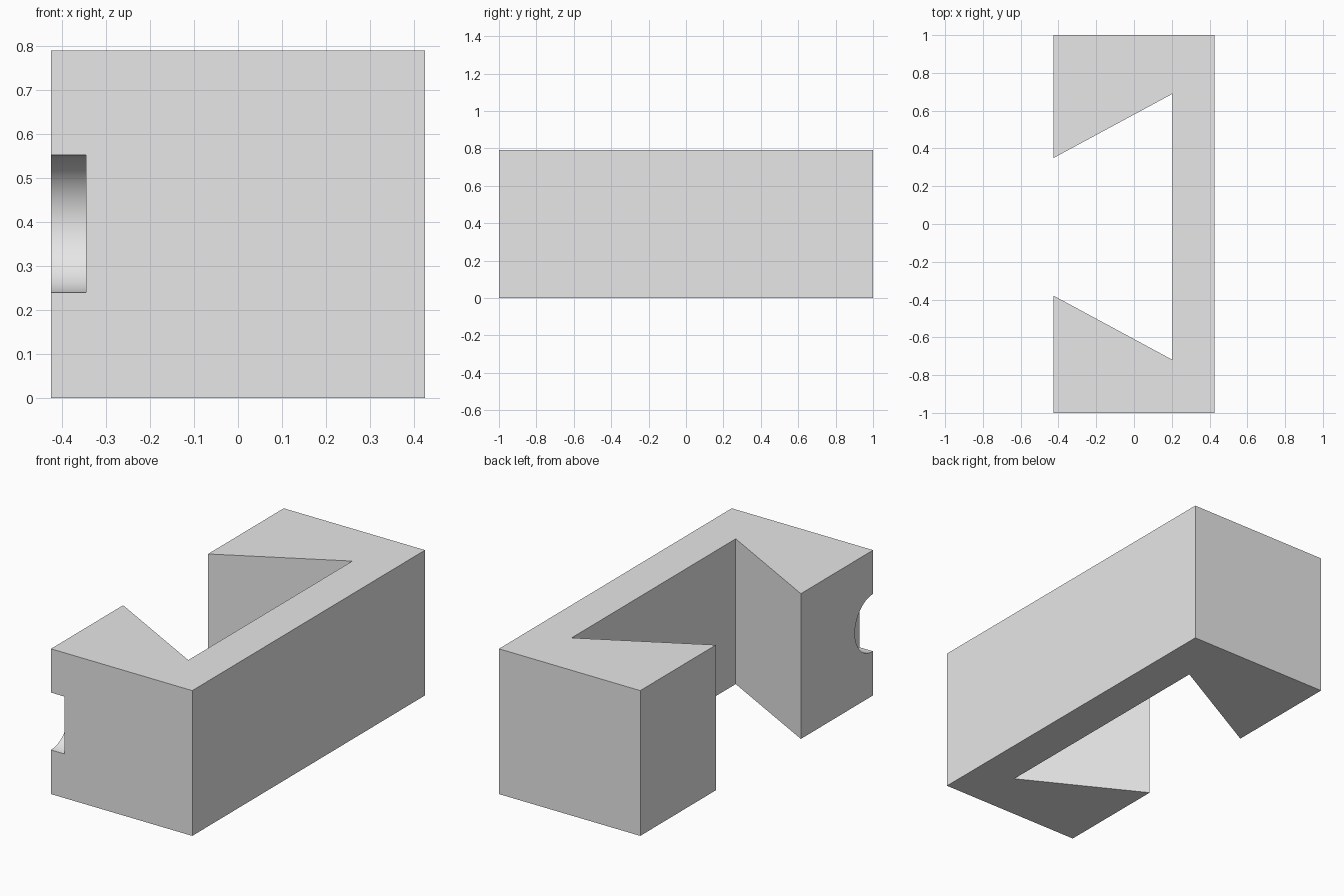
import bpy
import bmesh
import math
from mathutils import Matrix, Vector

cube = bpy.data.objects.get("Cube")
if cube:
    bpy.data.objects.remove(cube, do_unlink=True)

HALF_X, HEIGHT = 0.425, 0.79

# Plain grey material
grey = bpy.data.materials.new("light_grey")
grey.use_nodes = True
colour = (0.8, 0.8, 0.8, 1)
grey.diffuse_color = colour
grey.node_tree.nodes["Principled BSDF"].inputs["Base Color"].default_value = colour


def add_object(name, bm):
    bmesh.ops.recalc_face_normals(bm, faces=bm.faces)
    mesh = bpy.data.meshes.new(name)
    bm.to_mesh(mesh)
    bm.free()
    obj = bpy.data.objects.new(name, mesh)
    bpy.context.collection.objects.link(obj)
    mesh.materials.append(grey)
    return obj


# Block with a dovetail slot, extruded from its plan
plan = [(-HALF_X, -1), (HALF_X, -1), (HALF_X, 1), (-HALF_X, 1),
        (-HALF_X, 0.35), (0.205, 0.69), (0.205, -0.72), (-HALF_X, -0.38)]
bm = bmesh.new()
base = bm.faces.new([bm.verts.new((x, y, 0)) for x, y in plan])
top = bmesh.ops.extrude_face_region(bm, geom=[base])["geom"]
bmesh.ops.translate(bm, vec=Vector((0, 0, HEIGHT)),
                    verts=[v for v in top if isinstance(v, bmesh.types.BMVert)])
block = add_object("dovetail_block", bm)

# Round cutter for the half-round notch in the front corner
bm = bmesh.new()
depth = 0.4
centre = Vector((-0.345 - depth / 2, -1, 0.396))
bmesh.ops.create_cone(bm, cap_ends=True, segments=64, radius1=0.156, radius2=0.156,
                      depth=depth,
                      matrix=Matrix.Translation(centre) @ Matrix.Rotation(math.pi / 2, 4, "Y"))
cutter = add_object("notch_cutter", bm)
cutter.hide_render = True

notch = block.modifiers.new("notch", "BOOLEAN")
notch.operation = "DIFFERENCE"
notch.solver = "EXACT"
notch.object = cutter

# Apply the cut, drop the cutter and smooth the curved wall
bpy.ops.object.select_all(action="DESELECT")
block.select_set(True)
bpy.context.view_layer.objects.active = block
bpy.ops.object.modifier_apply(modifier=notch.name)
bpy.data.objects.remove(cutter, do_unlink=True)
bpy.ops.object.shade_smooth_by_angle(angle=math.radians(25))
